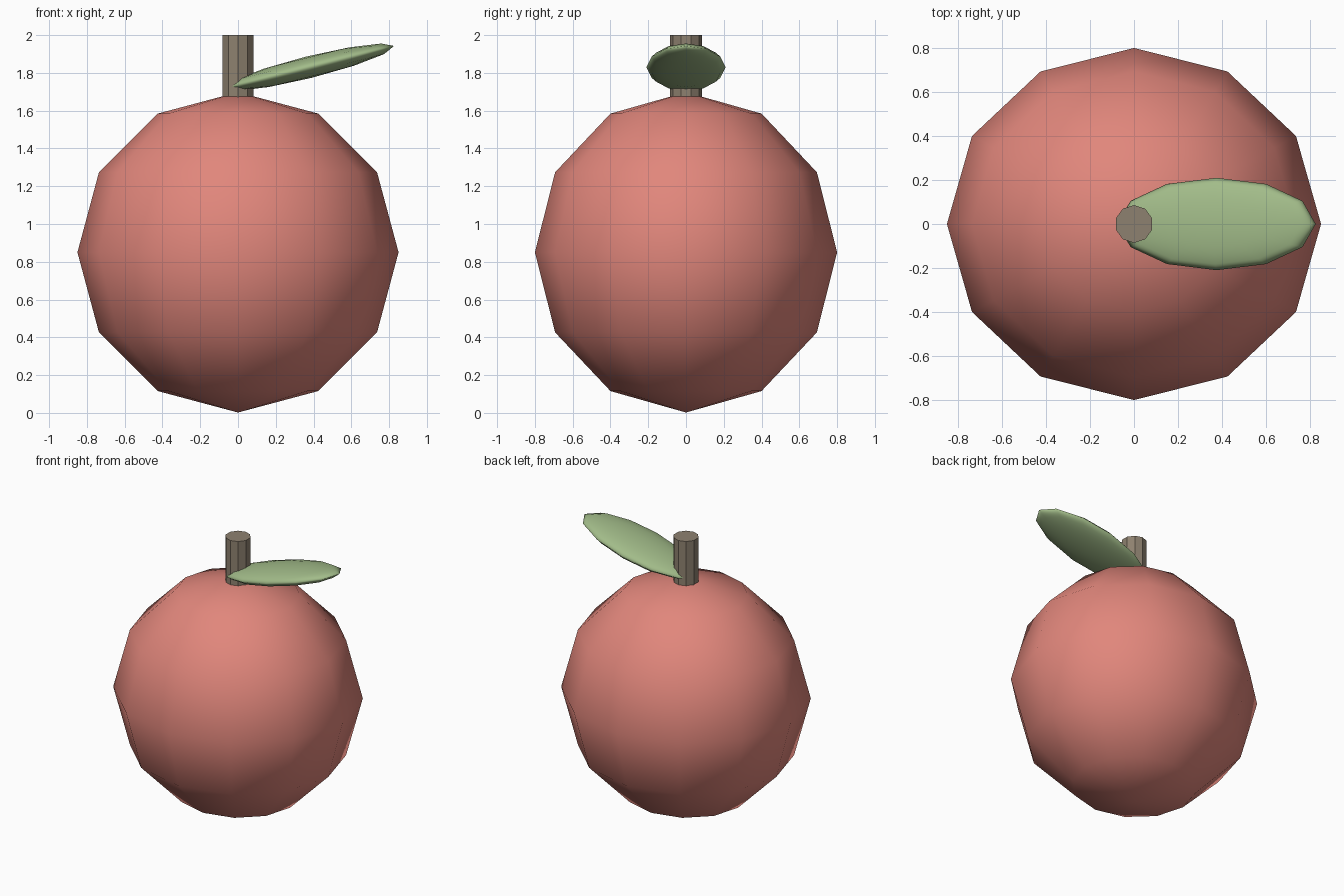
import bpy
from math import radians

if "Cube" in bpy.data.objects:
    bpy.data.objects.remove(bpy.data.objects["Cube"])


def finish(name, color):
    obj = bpy.context.object
    obj.name = name
    mat = bpy.data.materials.new(name + "_color")
    mat.diffuse_color = (*color, 1)
    mat.use_nodes = True
    mat.node_tree.nodes["Principled BSDF"].inputs["Base Color"].default_value = mat.diffuse_color
    obj.data.materials.append(mat)
    return obj


def ellipsoid(name, center, radii, color, tilt=0):
    bpy.ops.mesh.primitive_uv_sphere_add(segments=12, ring_count=6, radius=1,
                                         location=center, rotation=(0, -radians(tilt), 0))
    obj = finish(name, color)
    obj.scale = radii
    bpy.ops.object.shade_smooth()
    return obj


# Fruit body: low-poly smooth sphere, slightly narrower front to back
ellipsoid("fruit_body", (0, 0, 0.85), (0.85, 0.8, 0.848), (0.75, 0.24, 0.2))

# Stem: ten flat sides, sunk into the top of the fruit
bpy.ops.mesh.primitive_cylinder_add(vertices=10, radius=0.086, depth=0.4, location=(0, 0, 1.8))
finish("stem", (0.27, 0.22, 0.16))

# Leaf: flattened sphere rising to the right from the stem
ellipsoid("leaf", (0.375, 0, 1.83), (0.465, 0.21, 0.058), (0.36, 0.5, 0.25), tilt=14)
